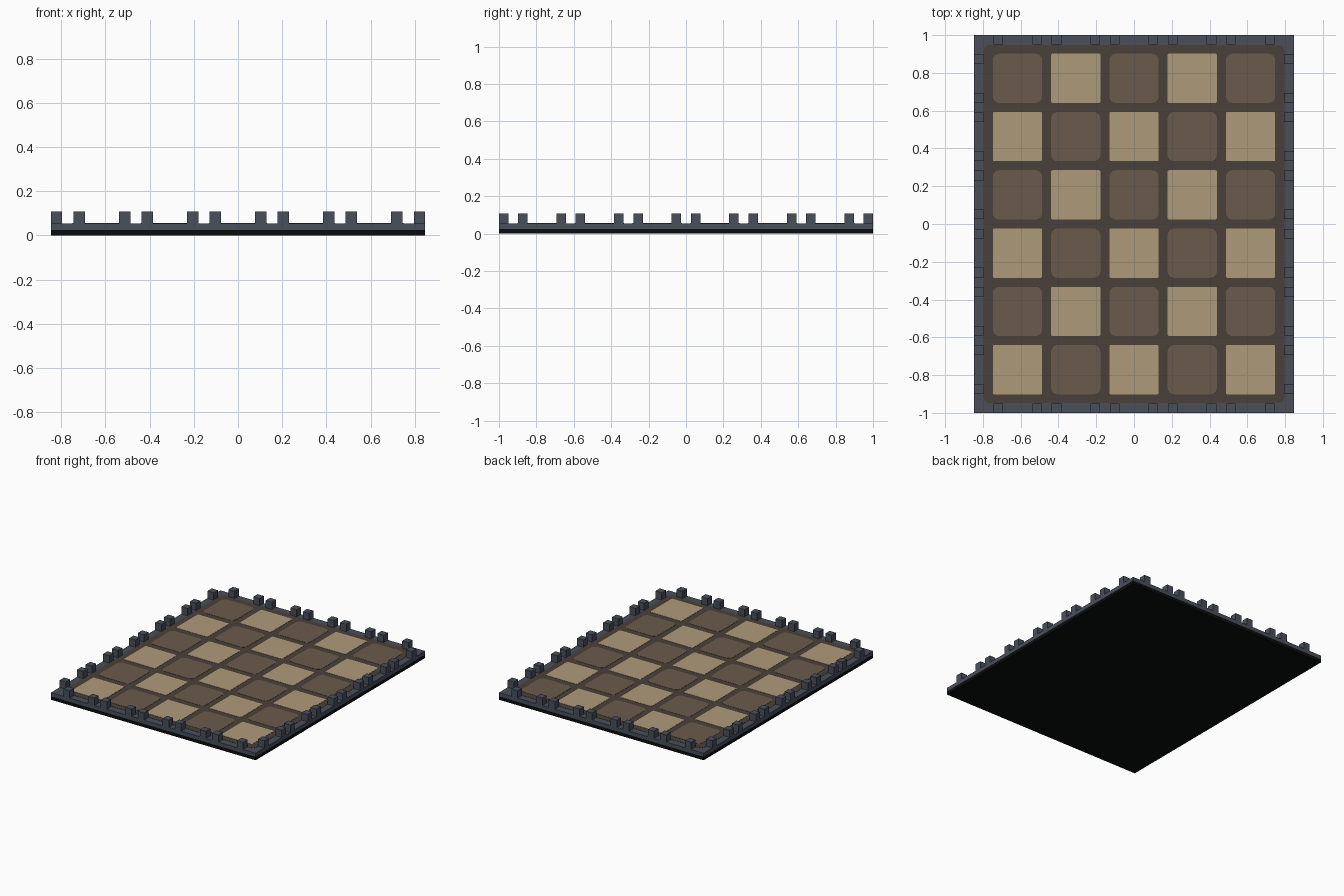
import bpy, bmesh, math

if "Cube" in bpy.data.objects:
    bpy.data.objects.remove(bpy.data.objects["Cube"], do_unlink=True)


def material(name, hex_colour):
    rgb = [int(hex_colour[i:i + 2], 16) / 255 for i in (0, 2, 4)]
    lin = [c / 12.92 if c <= 0.04045 else ((c + 0.055) / 1.055) ** 2.4 for c in rgb]
    m = bpy.data.materials.new(name)
    m.use_nodes = True
    m.diffuse_color = (*lin, 1)
    m.node_tree.nodes["Principled BSDF"].inputs["Base Color"].default_value = (*lin, 1)
    return m


BLACK = material("black_base", "0B0C0E")
SLATE = material("slate_stone", "484E5A")
GROUT = material("dark_brown_grout", "4A4038")
DARK = material("brown_tile", "6A5B4C")
LIGHT = material("sand_tile", "AE9A7A")


def outline(cx, cy, w, d, r, steps=4):
    """Rectangle outline with corners rounded by radius r."""
    if r == 0:
        return [(cx + sx * w / 2, cy + sy * d / 2)
                for sx, sy in ((1, 1), (-1, 1), (-1, -1), (1, -1))]
    pts = []
    for k, (sx, sy) in enumerate(((1, 1), (-1, 1), (-1, -1), (1, -1))):
        for i in range(steps + 1):
            a = math.pi / 2 * (k + i / steps)
            pts.append((cx + sx * (w / 2 - r) + r * math.cos(a),
                        cy + sy * (d / 2 - r) + r * math.sin(a)))
    return pts


def slabs(name, mat, boxes, z0, z1, r=0.0):
    """One object made of upright slabs; boxes holds (cx, cy, width, depth)."""
    bm = bmesh.new()
    for cx, cy, w, d in boxes:
        pts = outline(cx, cy, w, d, r)
        low = [bm.verts.new((x, y, z0)) for x, y in pts]
        top = [bm.verts.new((x, y, z1)) for x, y in pts]
        bm.faces.new(low[::-1])
        bm.faces.new(top)
        for i in range(len(pts)):
            j = (i + 1) % len(pts)
            bm.faces.new((low[i], low[j], top[j], top[i]))
    mesh = bpy.data.meshes.new(name)
    bm.to_mesh(mesh)
    bm.free()
    mesh.materials.append(mat)
    ob = bpy.data.objects.new(name, mesh)
    bpy.context.collection.objects.link(ob)
    return ob


W, D = 1.692, 2.0          # board footprint
BLOCK = 0.051              # wall block width

# Layered board
slabs("base_plate", BLACK, [(0, 0, W, D)], 0, 0.025)
slabs("stone_border", SLATE, [(0, 0, W, D)], 0.025, 0.053)
slabs("grout_panel", GROUT, [(0, 0, 1.592, 1.895)], 0.04, 0.0545, 0.03)

# Battlement blocks in pairs around the rim, every third slot and corners open
ex, ey = (W - BLOCK) / 2, (D - BLOCK) / 2
blocks = []
for s in (-1, 1):
    blocks += [(-ex + 2 * ex * i / 16, s * ey, BLOCK, BLOCK)
               for i in range(1, 16) if i % 3 != 2]
    blocks += [(s * ex, -ey + 2 * ey * i / 19, BLOCK, BLOCK)
               for i in range(1, 19) if i % 3 != 2]
slabs("battlement_blocks", SLATE, blocks, 0.053, 0.107)

# Checkerboard of 5 x 6 tiles
STEP, TILE = 0.3085, 0.261
tiles = {0: [], 1: []}
for c in range(5):
    for row in range(6):
        tiles[(c + row) % 2].append(((c - 2) * STEP, (2.5 - row) * STEP, TILE, TILE))
slabs("dark_tiles", DARK, tiles[0], 0.045, 0.056, 0.035)
slabs("light_tiles", LIGHT, tiles[1], 0.045, 0.056, 0.008)
